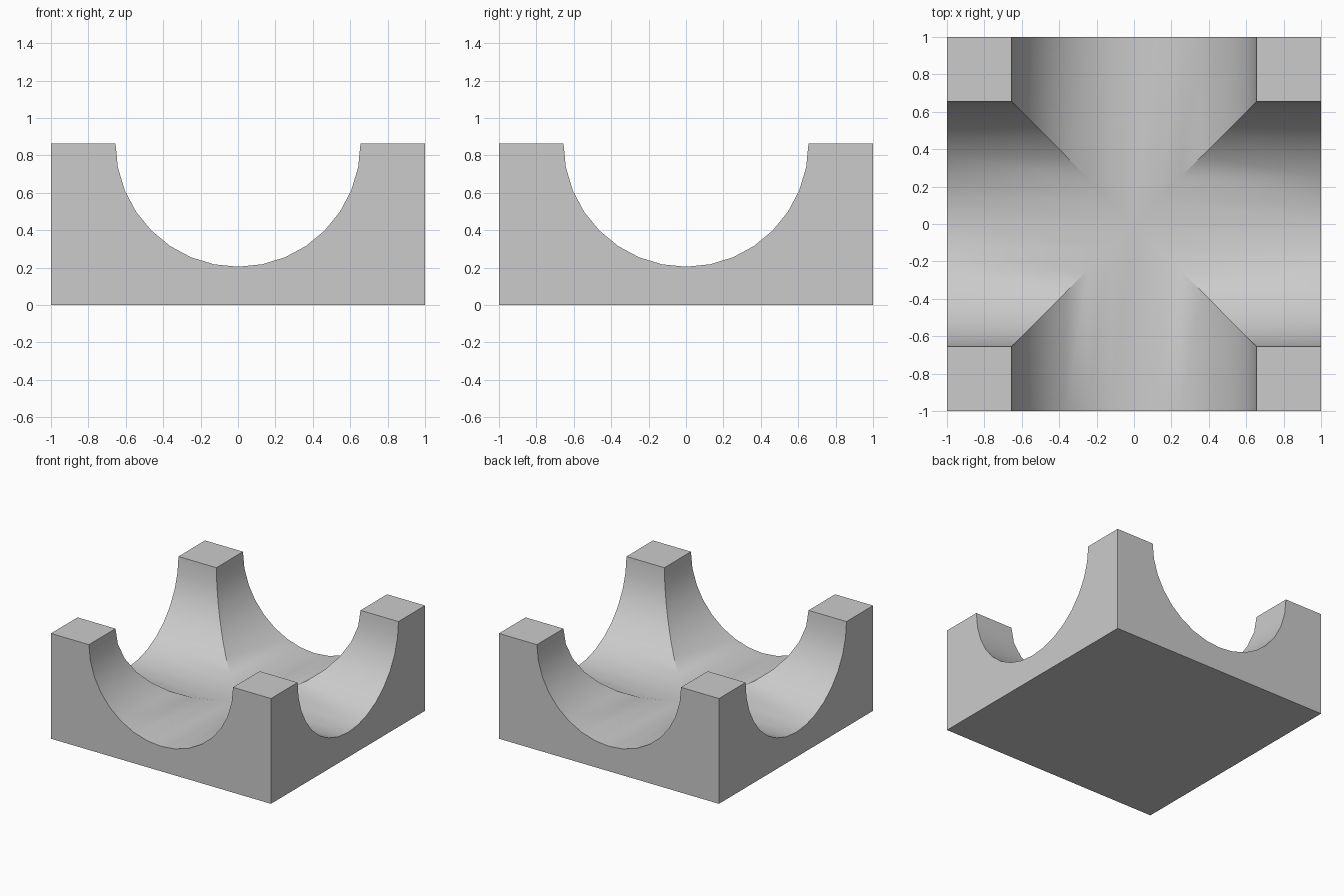
import bpy, bmesh, math
from mathutils import Matrix

if "Cube" in bpy.data.objects:
    bpy.data.objects.remove(bpy.data.objects["Cube"])

# Channel half width, channel depth, block height, facets per half circle
R, DEPTH, H, N = 0.655, 0.66, 0.865, 16

bm = bmesh.new()


def face(points, turn):
    bm.faces.new([bm.verts.new(turn @ p) for p in map(Vec, points)])


def Vec(p):
    from mathutils import Vector
    return Vector(p)


# Half-circle channel profile, left rim to right rim
profile = []
for i in range(N + 1):
    a = math.pi * i / N
    profile.append((-R * math.cos(a), H - DEPTH * math.sin(a)))

# One side of the block, repeated four times around z
for k in range(4):
    turn = Matrix.Rotation(k * math.pi / 2, 3, 'Z')
    # outer wall with the half-round opening
    face([(-1, -1, 0), (1, -1, 0), (1, -1, H)]
         + [(x, -1, z) for x, z in reversed(profile)] + [(-1, -1, H)], turn)
    # channel running inward to the diagonal mitre
    for (x0, z0), (x1, z1) in zip(profile, profile[1:]):
        face([(x0, -1, z0), (x1, -1, z1), (x1, -abs(x1), z1), (x0, -abs(x0), z0)], turn)
    # top of the corner post
    face([(R, -1, H), (1, -1, H), (1, -R, H), (R, -R, H)], turn)

# Underside
face([(-1, -1, 0), (-1, 1, 0), (1, 1, 0), (1, -1, 0)], Matrix.Identity(3))

bmesh.ops.remove_doubles(bm, verts=bm.verts, dist=1e-4)
bmesh.ops.recalc_face_normals(bm, faces=bm.faces)

mesh = bpy.data.meshes.new("crossed_channel_block")
bm.to_mesh(mesh)
bm.free()
block = bpy.data.objects.new("crossed_channel_block", mesh)
bpy.context.collection.objects.link(block)

# Smooth channels, crisp rims
bpy.context.view_layer.objects.active = block
block.select_set(True)
bpy.ops.object.shade_smooth_by_angle(angle=math.radians(30))
